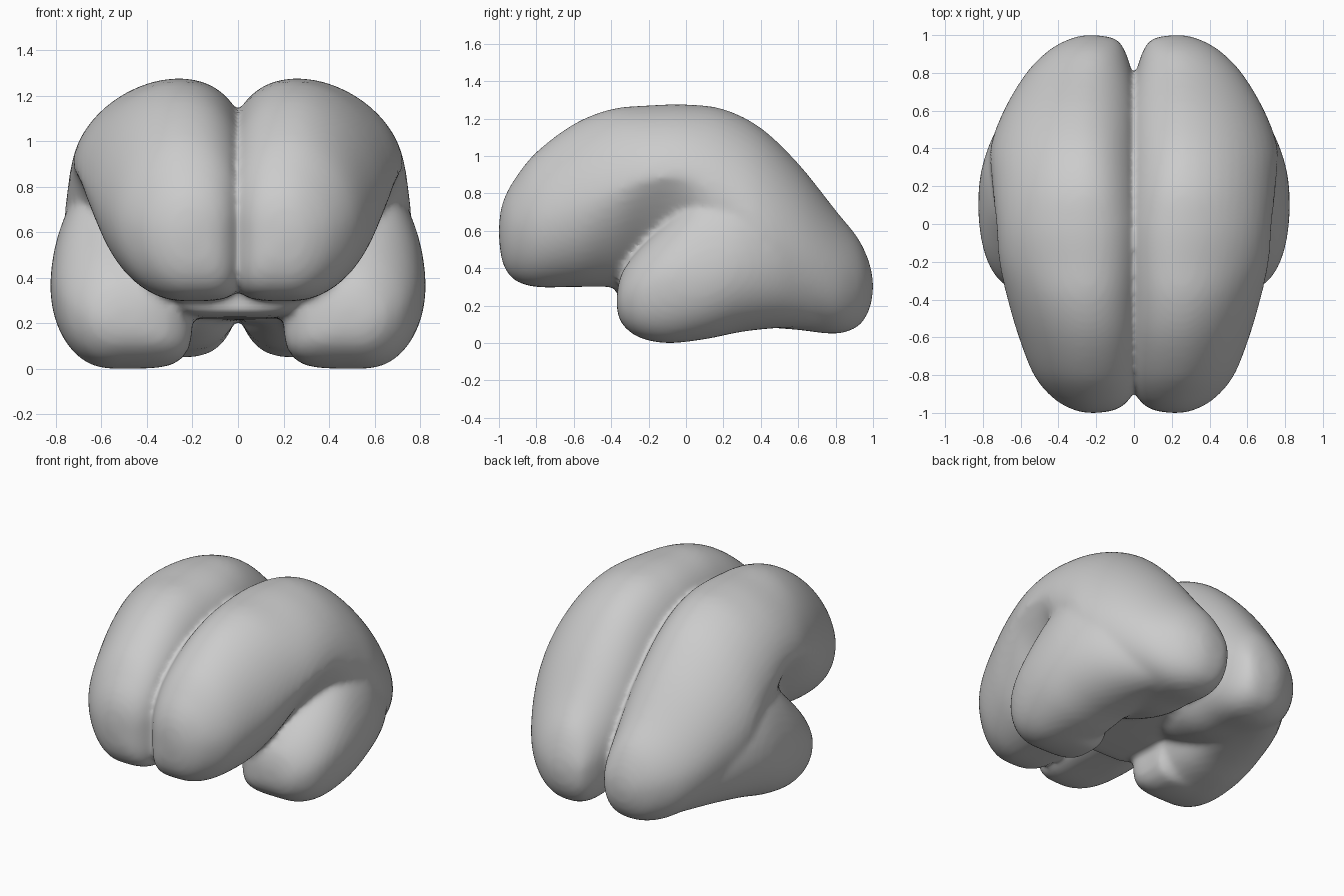
import bpy, bmesh
from math import cos, sin, tau
from mathutils import Vector

cube = bpy.data.objects.get("Cube")
if cube:
    bpy.data.objects.remove(cube, do_unlink=True)

SIDES = 48
STEPS = 5

# Cross-sections along y: y, centre x, inner x, outer x,
# bottom z, widest z, top z, roundness of the lower outer quarter
CEREBRUM = [
    (-1, .22, .19, .25, .56, .6, .64, 2),
    (-.98, .22, .09, .33, .43, .6, .75, 2),
    (-.92, .22, .02, .43, .34, .62, .87, 2),
    (-.8, .24, -.03, .53, .3, .65, 1.02, 2),
    (-.6, .25, -.05, .61, .3, .72, 1.17, 1.9),
    (-.4, .26, -.05, .67, .3, .8, 1.25, 1.5),
    (-.2, .26, -.05, .715, .28, .87, 1.27, 1.15),
    (0, .27, -.05, .73, .24, .88, 1.275, 1.25),
    (.2, .27, -.05, .75, .15, .77, 1.25, 2),
    (.4, .27, -.05, .76, .09, .6, 1.15, 2.1),
    (.6, .27, -.03, .69, .07, .5, .96, 2.1),
    (.8, .25, .01, .57, .05, .38, .71, 2.1),
    (.92, .23, .05, .45, .09, .34, .56, 2.1),
    (.98, .23, .1, .34, .18, .32, .43, 2),
    (1, .23, .2, .26, .28, .3, .33, 2),
]
TEMPORAL = [
    (-.37, .5, .43, .57, .18, .22, .27, 2),
    (-.34, .52, .3, .66, .1, .24, .38, 2.1),
    (-.25, .54, .21, .75, .03, .28, .5, 2.2),
    (-.1, .55, .2, .805, 0, .34, .65, 2.2),
    (.1, .52, .2, .825, .02, .37, .87, 2.2),
    (.3, .46, .2, .805, .06, .42, .95, 2.2),
    (.5, .4, .15, .73, .08, .42, .85, 2.2),
    (.7, .35, .2, .6, .08, .4, .65, 2.2),
]
BRIDGE = [
    (-.36, 0, -.2, .2, .3, .36, .4, 3),
    (-.3, 0, -.28, .28, .23, .36, .5, 4),
    (.4, 0, -.28, .28, .22, .36, .5, 3),
    (.6, 0, -.1, .1, .3, .36, .4, 2),
]


def refine(rows):
    """Catmull-Rom interpolation between the cross-sections."""
    rows = [Vector(r) for r in rows]
    out = []
    for i in range(len(rows) - 1):
        a, b = rows[max(i - 1, 0)], rows[i]
        c, d = rows[i + 1], rows[min(i + 2, len(rows) - 1)]
        for k in range(STEPS):
            t = k / STEPS
            out.append(b + (c - a) * (t / 2)
                       + (a * 2 - b * 5 + c * 4 - d) * (t * t / 2)
                       + (b * 3 - a - c * 3 + d) * (t ** 3 / 2))
    return out + [rows[-1]]


def section(row):
    """Egg-shaped ring with its own radius and roundness in each quarter."""
    y, cx, inner, outer, low, wide, top, lower_round = row
    ring = []
    for i in range(SIDES):
        c, s = cos(tau * i / SIDES), sin(tau * i / SIDES)
        if s < 0:
            power = lower_round if c > 0 else (5 if y < 0 else 2.8)
        else:
            power = 1.8 if c > 0 else 2.3 - max(y, 0) / 2
        r = (abs(c) ** power + abs(s) ** power) ** (-1 / power)
        ring.append((cx + c * r * ((outer - cx) if c > 0 else (cx - inner)),
                     y, wide + s * r * ((top - wide) if s > 0 else (wide - low))))
    return ring


def loft(bm, rows, side):
    rings = [[bm.verts.new((x * side, y, z)) for x, y, z in section(r)]
             for r in refine(rows)]
    faces = [bm.faces.new(rings[0]), bm.faces.new(rings[-1][::-1])]
    for a, b in zip(rings, rings[1:]):
        for i in range(SIDES):
            j = (i + 1) % SIDES
            faces.append(bm.faces.new((a[j], a[i], b[i], b[j])))
    if side < 0:
        bmesh.ops.reverse_faces(bm, faces=faces)


# Both hemispheres with their temporal lobes, and the bridge below the middle
bm = bmesh.new()
for side in (1, -1):
    loft(bm, CEREBRUM, side)
    loft(bm, TEMPORAL, side)
loft(bm, BRIDGE, 1)

mesh = bpy.data.meshes.new("cerebrum")
bm.to_mesh(mesh)
bm.free()
brain = bpy.data.objects.new("cerebrum", mesh)
bpy.context.collection.objects.link(brain)

# Fuse the lobes into one soft skin
remesh = brain.modifiers.new("fuse", 'REMESH')
remesh.mode = 'VOXEL'
remesh.voxel_size = 0.018
remesh.use_smooth_shade = True
soften = brain.modifiers.new("soften", 'SMOOTH')
soften.factor = 0.5
soften.iterations = 10

# Plain grey
grey = bpy.data.materials.new("plain_grey")
grey.use_nodes = True
colour = (0.6, 0.6, 0.6, 1)
grey.diffuse_color = colour
grey.node_tree.nodes["Principled BSDF"].inputs["Base Color"].default_value = colour
mesh.materials.append(grey)
